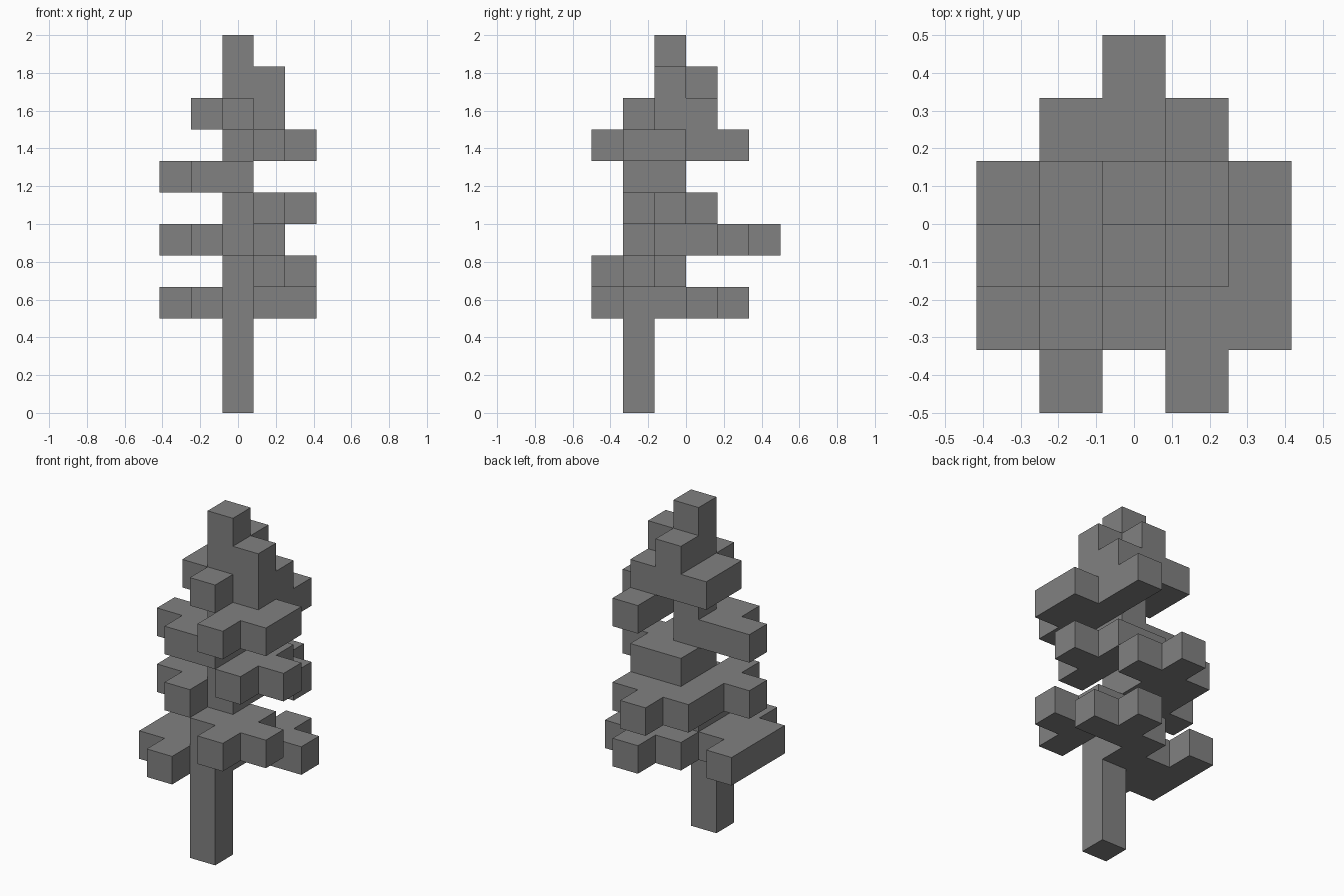
import bpy
import bmesh
import math
from mathutils import Vector

if "Cube" in bpy.data.objects:
    bpy.data.objects.remove(bpy.data.objects["Cube"], do_unlink=True)

CELL = 1 / 6
EMPTY = "....."
STEM = "..#.."

# Floor plans of the tree, bottom to top; rows run from back to front
trunk_plan = [EMPTY, EMPTY, EMPTY, EMPTY, STEM, EMPTY]
branch_plans = [
    [EMPTY, "...#.", "#.###", "###..", "###..", ".#..."],
    [EMPTY, EMPTY, EMPTY, "..##.", "..###", "...#."],
    [STEM, ".###.", ".##..", "###..", ".#...", EMPTY],
    [EMPTY, EMPTY, "..##.", "..###", "...#.", EMPTY],
    [EMPTY, EMPTY, EMPTY, "###..", ".##..", EMPTY],
    [EMPTY, "...#.", "...#.", "..###", "...##", "...#."],
    [EMPTY, EMPTY, ".###.", ".###.", STEM, EMPTY],
    [EMPTY, EMPTY, STEM, "..##.", EMPTY, EMPTY],
    [EMPTY, EMPTY, EMPTY, STEM, EMPTY, EMPTY],
]
TRUNK_LEVELS = 3

grey = bpy.data.materials.new("plain_grey")
grey.use_nodes = True
colour = (0.22, 0.22, 0.22, 1)
grey.diffuse_color = colour
grey.node_tree.nodes["Principled BSDF"].inputs["Base Color"].default_value = colour


def plan_cells(plan, level):
    """Filled cell positions of one floor plan."""
    return {(col - 2, 2 - row, level)
            for row, line in enumerate(plan)
            for col, mark in enumerate(line) if mark == "#"}


def build_part(name, cells, filled):
    """Mesh the outer skin of a group of cells."""
    bm = bmesh.new()
    for cell in sorted(cells):
        centre = Vector(cell) + Vector((0, 0.5, 0.5))
        for axis in range(3):
            for sign in (-1, 1):
                normal = Vector((0, 0, 0))
                normal[axis] = sign
                neighbour = tuple(int(c + n) for c, n in zip(cell, normal))
                if neighbour in filled:
                    continue
                u = Vector((0, 0, 0))
                u[(axis + 1) % 3] = 0.5
                v = normal.cross(u)
                mid = centre + normal / 2
                corners = (mid - u - v, mid + u - v, mid + u + v, mid - u + v)
                bm.faces.new([bm.verts.new(p * CELL) for p in corners])
    bmesh.ops.remove_doubles(bm, verts=bm.verts, dist=CELL / 100)
    # Merge coplanar squares into broad flat faces
    bmesh.ops.dissolve_limit(bm, angle_limit=math.radians(1),
                             verts=bm.verts, edges=bm.edges)
    mesh = bpy.data.meshes.new(name)
    bm.to_mesh(mesh)
    bm.free()
    mesh.materials.append(grey)
    obj = bpy.data.objects.new(name, mesh)
    bpy.context.collection.objects.link(obj)


# Trunk, branch tiers and tip
parts = {"trunk": set()}
for level in range(TRUNK_LEVELS):
    parts["trunk"] |= plan_cells(trunk_plan, level)
for tier, plan in enumerate(branch_plans):
    last = tier == len(branch_plans) - 1
    name = "tree_tip" if last else f"branch_tier_{tier + 1}"
    parts[name] = plan_cells(plan, TRUNK_LEVELS + tier)

all_cells = set().union(*parts.values())
for name, cells in parts.items():
    build_part(name, cells, all_cells)
